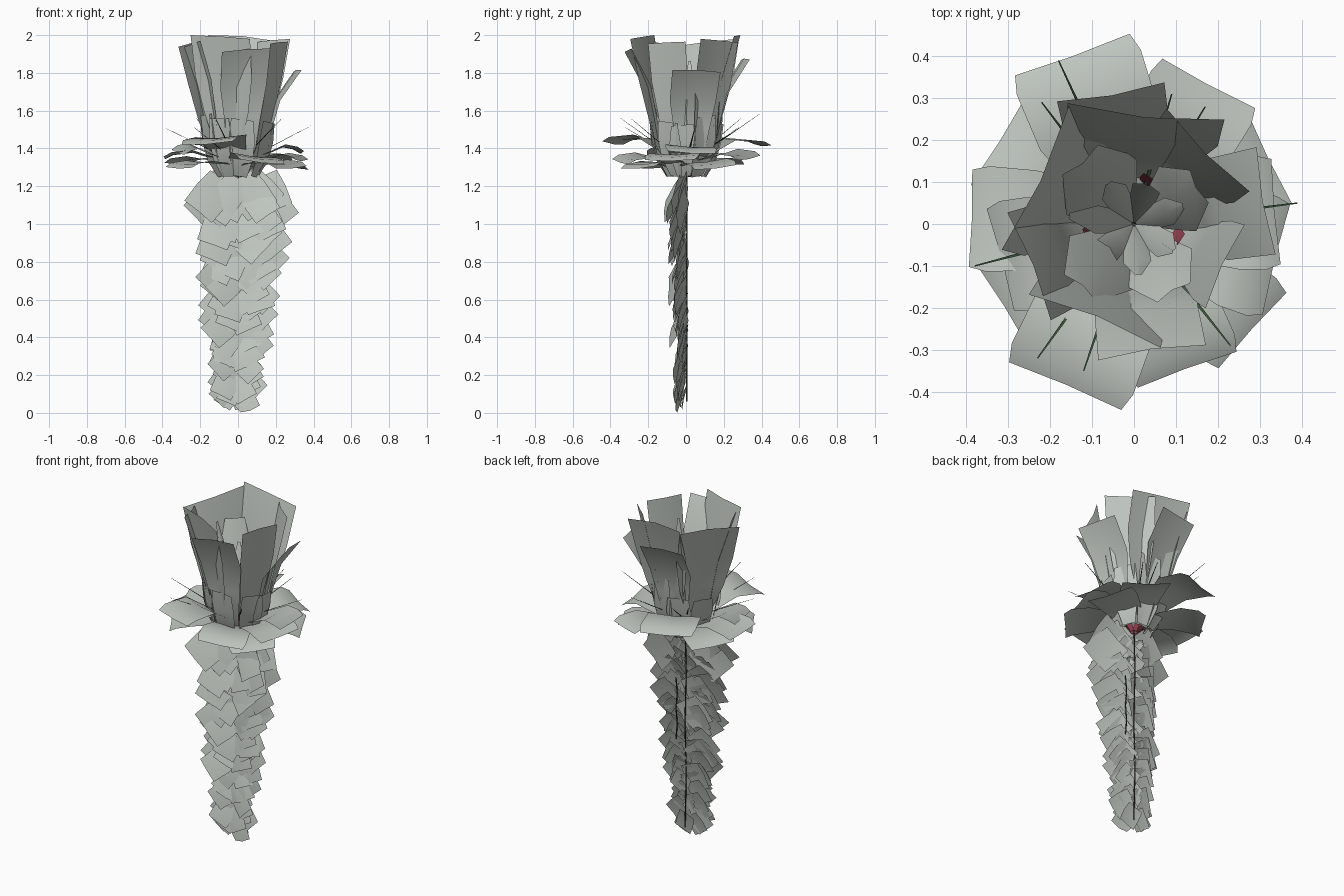
import bpy, bmesh, random
from math import sin, cos, radians
from mathutils import Vector

if "Cube" in bpy.data.objects:
    bpy.data.objects.remove(bpy.data.objects["Cube"])

random.seed(7)
rnd = random.uniform


def material(name, rgb):
    m = bpy.data.materials.new(name)
    m.diffuse_color = (*rgb, 1)
    m.use_nodes = True
    m.node_tree.nodes["Principled BSDF"].inputs["Base Color"].default_value = m.diffuse_color
    return m


LEAF = material("pale_leaf", (0.52, 0.56, 0.52))
RED = material("dark_red", (0.35, 0.06, 0.09))
GREEN = material("dark_green", (0.04, 0.09, 0.04))
BARK = material("dark_stem", (0.05, 0.04, 0.03))


def strip(bm, path, side, widths, bow=0.0):
    """Thin leaf card: three verts across, swept along a path, bowed in the middle."""
    rows = []
    side = Vector(side)
    for i, (p, w) in enumerate(zip(path, widths)):
        p = Vector(p)
        t = Vector(path[min(i + 1, len(path) - 1)]) - Vector(path[max(i - 1, 0)])
        n = side.cross(t).normalized()
        rows.append([bm.verts.new(q) for q in
                     (p - side * w / 2, p + n * bow * w, p + side * w / 2)])
    for a, b in zip(rows, rows[1:]):
        for k in range(2):
            bm.faces.new((a[k], a[k + 1], b[k + 1], b[k]))


def finish(bm, name, mat):
    for v in bm.verts:
        v.co.z = min(2.0, max(0.003, v.co.z))
    for f in bm.faces:
        f.smooth = True
    me = bpy.data.meshes.new(name)
    bm.to_mesh(me)
    bm.free()
    me.materials.append(mat)
    ob = bpy.data.objects.new(name, me)
    bpy.context.collection.objects.link(ob)
    return ob


def radial(bm, az, profile, widths, bow=0.0, twist=0.0):
    """Leaf card whose (radius, height) profile runs out at an azimuth in degrees."""
    a = radians(az)
    path = [(r * cos(a), r * sin(a), z) for r, z in profile]
    strip(bm, path, Vector((-sin(a), cos(a), twist)).normalized(), widths, bow)


# Hanging tail: overlapping leaf cards either side of the stem
bm = bmesh.new()
rows = 16
for i in range(rows):
    z = 0.165 + 1.085 * i / (rows - 1)
    for sgn in (-1, 1):
        for k in range(3):
            size = (0.112 + 0.055 * z) * rnd(0.88, 1.1)
            ang = sgn * radians(rnd(18, 48))
            x0 = sgn * k * 0.044 * z * (1.15 if sgn > 0 else 0.75) - 0.02 * (1 - z)
            slope = rnd(0.15, 0.25 + 0.25 * min(1, z * 1.6))
            p = Vector((x0, rnd(-0.02, 0.01), z + rnd(-0.02, 0.03) - k * 0.01))
            d = Vector((sin(ang), -slope, -cos(ang)))
            path = [p, p + d * size * 0.5 + Vector((0, -0.004, 0)), p + d * size * 1.08]
            strip(bm, path, (cos(ang), rnd(-0.12, 0.12), sin(ang)),
                  [size * 0.9, size, size * 0.95], -0.04)
finish(bm, "hanging_tail_leaves", LEAF)

# Stem and side twig
for name, x, z0, z1 in (("main_stem", 0, 0.06, 1.32), ("side_twig", 0.06, 0.58, 0.95)):
    cu = bpy.data.curves.new(name, 'CURVE')
    cu.dimensions = '3D'
    cu.bevel_depth = 0.004
    cu.bevel_resolution = 0
    sp = cu.splines.new('POLY')
    sp.points.add(4)
    for j, pt in enumerate(sp.points):
        pt.co = (x + 0.004 * (-1) ** j, 0.004, z0 + (z1 - z0) * j / 4, 1)
    cu.materials.append(BARK)
    bpy.context.collection.objects.link(bpy.data.objects.new(name, cu))

# Spreading collar, outer then inner layer: azimuth, reach, tip height, width
bm = bmesh.new()
for az, r, zt, w in ((110, .43, 1.42, .30), (62, .38, 1.35, .26), (26, .36, 1.30, .25),
                     (-14, .35, 1.34, .28), (-42, .38, 1.30, .25), (-70, .37, 1.33, .26),
                     (-113, .42, 1.43, .30), (-148, .37, 1.30, .27), (178, .39, 1.35, .24),
                     (148, .38, 1.32, .26), (5, .34, 1.38, .26), (-165, .33, 1.38, .26)):
    z0 = 1.29 + (zt - 1.3) * 0.5
    radial(bm, az, [(.03, z0), (.13, z0 + .035), (.24, zt + .035), (.34 * r / .38, zt + .022), (r, zt)],
           [.10, .2, w, w * 1.05, w * .97], 0.03, rnd(-.12, .12))
finish(bm, "collar_leaves", LEAF)

# Tall upright leaves: azimuth, top radius, top height, top width
bm = bmesh.new()
for az, r, zt, w in ((84, .27, 1.99, .38), (155, .26, 1.96, .38), (100, .32, 1.87, .26),
                     (10, .32, 1.81, .26), (-112, .25, 1.99, .34), (-82, .31, 1.92, .26),
                     (-158, .27, 1.95, .28), (45, .25, 1.97, .28), (-25, .24, 1.96, .22)):
    h = zt - 1.27
    radial(bm, az, [(.06, 1.27), (.14, 1.27 + h * .2), (.17, 1.27 + h * .45),
                    (.205, 1.27 + h * .7), (r, zt)],
           [.07, .15, w * .75, w * .95, w], -0.04, rnd(-.15, .15))
finish(bm, "tall_leaves", LEAF)

# Mid-height inner leaves leaning out from the centre
bm = bmesh.new()
for az, r, zt, w in ((-130, .2, 1.8, .2), (-60, .19, 1.72, .18), (130, .2, 1.84, .22),
                     (30, .18, 1.75, .18)):
    radial(bm, az, [(.03, 1.3), (.08, 1.42), (.12, 1.56), (r, zt)],
           [.05, w * .7, w, w * .5], -0.1, rnd(-.2, .2))
finish(bm, "inner_leaves", LEAF)

# Short cup leaves around the core
bm = bmesh.new()
for i in range(9):
    zt = rnd(1.5, 1.64)
    radial(bm, i * 40 + rnd(-10, 10), [(.1, 1.25), (.15, 1.34), (.175, 1.44), (.19, zt)],
           [.07, .12, .14, .12], -0.04, rnd(-.15, .15))
finish(bm, "short_cup_leaves", LEAF)

# Narrow inner blades
bm = bmesh.new()
for i in range(7):
    r, zt = rnd(.08, .17), rnd(1.6, 1.9)
    radial(bm, i * 51 + 20, [(.01, 1.33), (.05, 1.5), (.09, 1.62), (r, zt)],
           [.04, .06, .07, .015], -0.15, rnd(-.3, .3))
finish(bm, "inner_blades", LEAF)

# Red core petals
bm = bmesh.new()
for i in range(8):
    radial(bm, i * 45 + 20, [(.02, 1.25), (.08, 1.31), (.11, 1.4), (.12, rnd(1.43, 1.5))],
           [.02, .05, .07, .06], -0.08, rnd(-.2, .2))
finish(bm, "red_core_petals", RED)

# Fine spikes
bm = bmesh.new()
for x, y in ((-.18, .39), (-.22, .29), (.09, .31), (.17, .28), (.39, .05),
             (.23, -.29), (-.12, -.35), (-.23, -.32), (-.38, -.10)):
    zt = rnd(1.5, 1.59)
    side = Vector((-y, x, 0)).normalized()
    strip(bm, [(x * .1, y * .1, 1.34), (x * .55, y * .55, 1.34 + (zt - 1.34) * .5), (x, y, zt)],
          side, [.008, .008, .003], 0.3)
finish(bm, "fine_spikes", GREEN)
